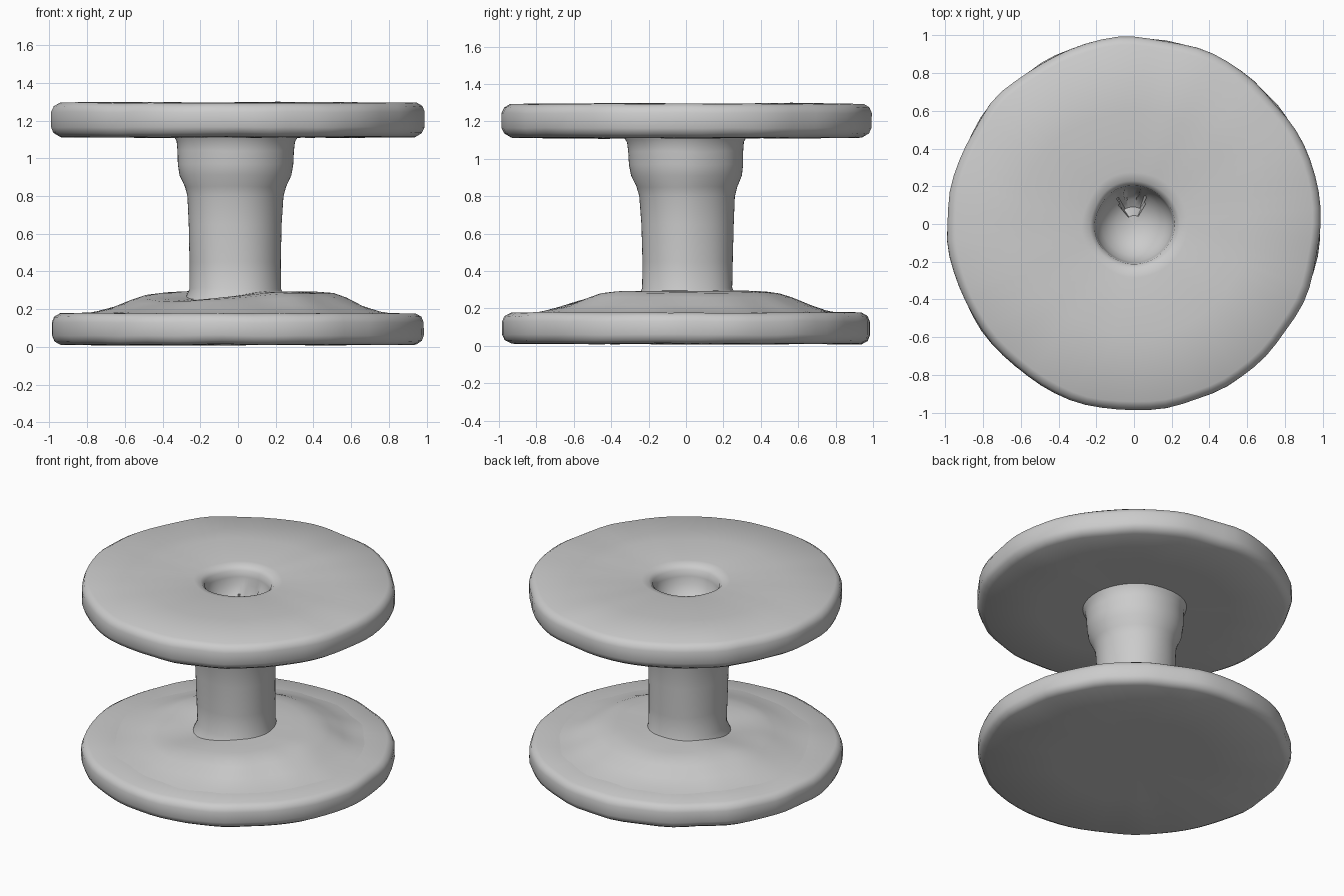
import bpy, bmesh, math
from mathutils import Vector, noise

cube = bpy.data.objects.get("Cube")
if cube:
    bpy.data.objects.remove(cube, do_unlink=True)

clay = bpy.data.materials.new("clay_grey")
clay.use_nodes = True
GREY = (0.6, 0.6, 0.6, 1)
clay.diffuse_color = GREY
clay.node_tree.nodes["Principled BSDF"].inputs["Base Color"].default_value = GREY


def lathe(name, profile, centre=(0, 0), wobble=0.008, segments=72, shape=None):
    """Spin an (r, z) profile round z and roughen it slightly like worn stone."""
    bm = bmesh.new()
    verts = [bm.verts.new((r, 0, z)) for r, z in profile]
    edges = [bm.edges.new(pair) for pair in zip(verts, verts[1:])]
    bmesh.ops.spin(bm, geom=verts + edges, cent=(0, 0, 0), axis=(0, 0, 1),
                   angle=math.tau, steps=segments, use_duplicate=False)
    bmesh.ops.remove_doubles(bm, verts=bm.verts, dist=0.0005)
    for v in bm.verts:
        if shape:
            shape(v.co)
        r = math.hypot(v.co.x, v.co.y)
        if r > 0.05:
            n = noise.noise(Vector((v.co.x * 4, v.co.y * 4, v.co.z)))
            v.co.xy *= 1 + wobble * n / r
        v.co.z += 0.005 * noise.noise(v.co * 5 + Vector((7, 3, 1)))
        v.co.x += centre[0]
        v.co.y += centre[1]
    bmesh.ops.recalc_face_normals(bm, faces=bm.faces)
    mesh = bpy.data.meshes.new(name)
    bm.to_mesh(mesh)
    bm.free()
    obj = bpy.data.objects.new(name, mesh)
    bpy.context.collection.objects.link(obj)
    mesh.materials.append(clay)
    for o in bpy.context.selected_objects:
        o.select_set(False)
    obj.select_set(True)
    bpy.context.view_layer.objects.active = obj
    bpy.ops.object.shade_smooth_by_angle(angle=math.radians(50))
    return obj


def lean_mound(co):
    # the mound is lower toward its front right side
    r = math.hypot(co.x, co.y)
    side = max(0, -(co.x + co.y) / (r * math.sqrt(2))) ** 2
    if co.z > 0.18:
        co.z = 0.18 + (co.z - 0.18) * (1 - 0.4 * side)


def dent_bowl(co):
    # small deeper pocket at the back of the bowl floor
    if co.z < 1.17 and math.hypot(co.x + 0.01, co.y - 0.11) < 0.06:
        co.z -= 0.09


# Lower flange
lathe("lower_flange",
      [(0, 0.01), (0.5, 0.01), (0.94, 0.012), (0.972, 0.03), (0.984, 0.06),
       (0.984, 0.13), (0.972, 0.16), (0.94, 0.178), (0.7, 0.18), (0, 0.18)],
      wobble=0.016)

# Raised mound round the foot of the stem
lathe("lower_mound",
      [(0.84, 0.172), (0.75, 0.188), (0.66, 0.218), (0.57, 0.26), (0.5, 0.283),
       (0.42, 0.292), (0.32, 0.295), (0.2, 0.297)],
      wobble=0.03, shape=lean_mound)

# Stem with a swollen collar under the upper flange
lathe("stem",
      [(0.27, 0.25), (0.245, 0.31), (0.246, 0.45), (0.25, 0.65), (0.257, 0.8),
       (0.27, 0.85), (0.297, 0.91), (0.306, 0.97), (0.308, 1.04), (0.313, 1.09),
       (0.335, 1.125)],
      centre=(-0.01, 0.0), wobble=0.018)

# Upper flange with a round bowl-shaped socket
lathe("upper_flange",
      [(0.25, 1.112), (0.6, 1.11), (0.94, 1.113), (0.975, 1.135), (0.988, 1.165),
       (0.988, 1.245), (0.975, 1.275), (0.945, 1.294), (0.6, 1.297), (0.28, 1.294),
       (0.235, 1.285), (0.21, 1.262), (0.203, 1.22), (0.195, 1.17), (0.165, 1.12),
       (0.13, 1.085), (0.09, 1.06), (0.045, 1.045), (0, 1.04)],
      wobble=0.016, shape=dent_bowl)
